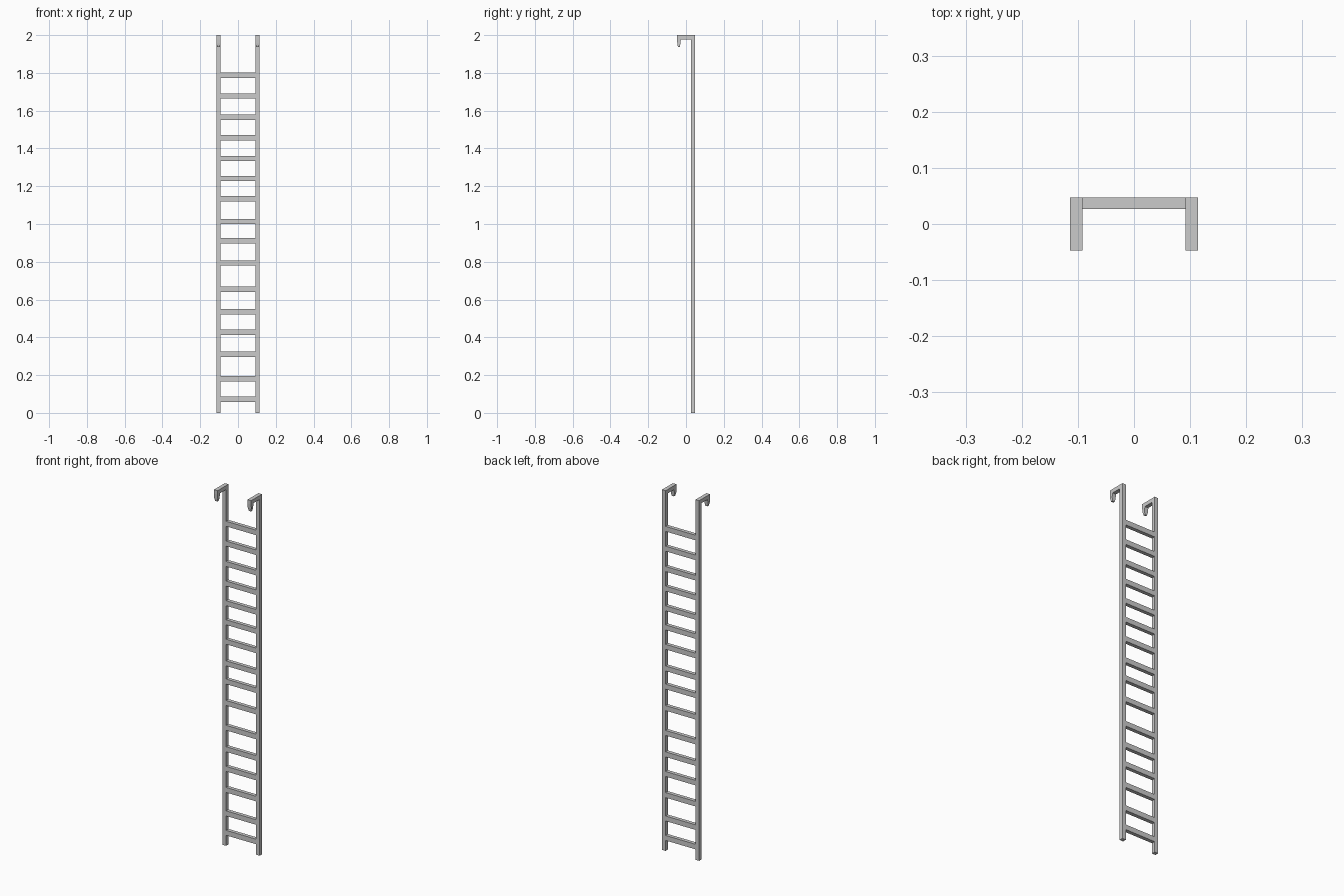
import bpy, bmesh

if "Cube" in bpy.data.objects:
    bpy.data.objects.remove(bpy.data.objects["Cube"])

X0, X1 = 0.092, 0.114        # rail inner / outer
Y0, Y1 = 0.027, 0.0475       # rail front / back
TOP = 2.0


def finish(name, bm):
    bmesh.ops.recalc_face_normals(bm, faces=bm.faces)
    me = bpy.data.meshes.new(name)
    bm.to_mesh(me)
    bm.free()
    ob = bpy.data.objects.new(name, me)
    bpy.context.collection.objects.link(ob)
    return ob


def box(name, x0, x1, y0, y1, z0, z1):
    bm = bmesh.new()
    bmesh.ops.create_cube(bm, size=1)
    for v in bm.verts:
        v.co = (x1 if v.co.x > 0 else x0, y1 if v.co.y > 0 else y0, z1 if v.co.z > 0 else z0)
    return finish(name, bm)


def rail_with_hook(name, s):
    # side profile of rail, top arm and hook, extruded across the rail width
    profile = [(Y1, 0), (Y1, TOP), (-Y1, TOP), (-Y1, 1.978), (-0.046, 1.955), (-0.043, 1.937),
               (-0.032, 1.937), (-0.030, 1.955), (-0.027, 1.978), (Y0, 1.978), (Y0, 0)]
    bm = bmesh.new()
    face = bm.faces.new([bm.verts.new((s * X0, y, z)) for y, z in profile])
    ext = bmesh.ops.extrude_face_region(bm, geom=[face])
    bmesh.ops.translate(bm, vec=(s * (X1 - X0), 0, 0),
                        verts=[e for e in ext["geom"] if isinstance(e, bmesh.types.BMVert)])
    # narrow the hook tip
    mid = s * (X0 + X1) / 2
    for v in bm.verts:
        if v.co.y < -0.02 and 1.9 < v.co.z < 1.94:
            v.co.x = mid + (v.co.x - mid) * 0.6
    return finish(name, bm)


for side, s in (("left", -1), ("right", 1)):
    rail_with_hook(side + "_rail", s)

# unevenly spaced rungs, centre heights
rungs = [0.072, 0.180, 0.310, 0.427, 0.536, 0.655, 0.793, 0.912,
         1.013, 1.133, 1.241, 1.347, 1.456, 1.565, 1.678, 1.788]
for i, z in enumerate(rungs):
    box(f"rung_{i + 1}", -X0, X0, Y0, Y1, z - 0.014, z + 0.014)
